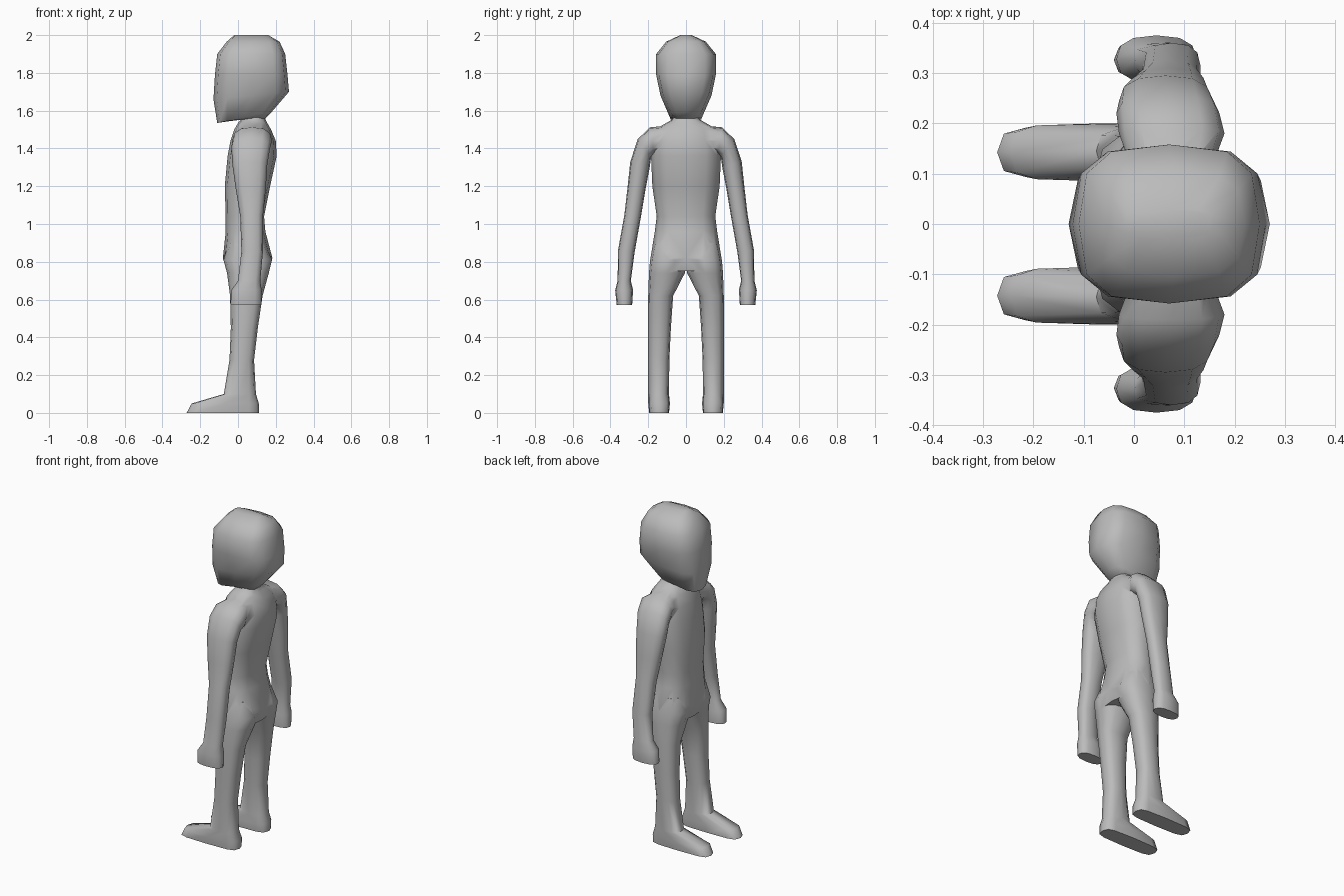
import bpy, bmesh, math

grey = bpy.data.materials.new("plain grey")
grey.diffuse_color = (0.5, 0.5, 0.5, 1)


def loft(name, rings, power=0.8, sides=12):
    """Skin a stack of rounded rings: x_front, x_back, inner (y, z), outer (y, z), front lift, [power]."""
    bm = bmesh.new()
    loops = []
    for xf, xb, yi, zi, yo, zo, lift, *p in rings:
        p = p[0] if p else power
        loop = []
        for i in range(sides):
            a = 2 * math.pi * i / sides
            c, s = (math.copysign(abs(round(f, 6)) ** p, f) for f in (math.cos(a), math.sin(a)))
            t = (s + 1) / 2
            loop.append(bm.verts.new((
                (xf + xb) / 2 + c * (xb - xf) / 2,
                yi + (yo - yi) * t,
                zi + (zo - zi) * t + lift * (1 - c) / 2)))
        loops.append(loop)
    for a, b in zip(loops, loops[1:]):
        for i in range(sides):
            j = (i + 1) % sides
            bm.faces.new((a[i], a[j], b[j], b[i]))
    bm.faces.new(loops[0])
    bm.faces.new(loops[-1])
    bmesh.ops.recalc_face_normals(bm, faces=bm.faces)
    mesh = bpy.data.meshes.new(name)
    bm.to_mesh(mesh)
    bm.free()
    mesh.materials.append(grey)
    ob = bpy.data.objects.new(name, mesh)
    bpy.context.collection.objects.link(ob)
    return ob


def level(rows):
    """Symmetric level rings from rows of z, x_front, x_back, half width, front lift."""
    return [(xf, xb, -w, z, w, z, lift) for z, xf, xb, w, lift in rows]


def mirrored(rings):
    return [(r[0], r[1], -r[2], r[3], -r[4], r[5], *r[6:]) for r in rings]


# Head: narrow jaw with low chin, deep skull, flattened crown
head = loft("head", level([
    (1.555, 0.02, 0.14, 0.06, 0.0),
    (1.595, -0.11, 0.18, 0.085, -0.06),
    (1.70, -0.13, 0.27, 0.135, -0.04),
    (1.79, -0.122, 0.262, 0.158, 0),
    (1.90, -0.11, 0.25, 0.158, 0),
    (1.965, -0.06, 0.22, 0.105, 0),
    (2.0, -0.02, 0.16, 0.03, 0)]), power=0.65)

# Torso: neck, chest, waist, hips
torso = loft("torso", level([
    (1.59, 0.03, 0.14, 0.06, 0),
    (1.555, 0.02, 0.145, 0.07, 0),
    (1.535, 0.0, 0.155, 0.105, 0),
    (1.50, -0.02, 0.175, 0.165, 0),
    (1.44, -0.04, 0.20, 0.18, 0),
    (1.36, -0.055, 0.205, 0.185, 0),
    (1.20, -0.07, 0.17, 0.178, 0),
    (1.04, -0.065, 0.138, 0.155, 0),
    (0.96, -0.065, 0.145, 0.165, 0),
    (0.82, -0.08, 0.182, 0.188, 0),
    (0.75, -0.06, 0.165, 0.18, 0)]))

# Leg and foot: hip, knee, ankle, long flat foot
leg = [
    (-0.05, 0.14, 0.02, 0.90, 0.17, 0.90, 0),
    (-0.077, 0.18, -0.005, 0.81, 0.19, 0.81, 0),
    (-0.058, 0.163, 0.006, 0.74, 0.196, 0.74, 0),
    (-0.042, 0.13, 0.068, 0.62, 0.2, 0.62, 0),
    (-0.038, 0.105, 0.08, 0.45, 0.2, 0.45, 0),
    (-0.045, 0.085, 0.088, 0.28, 0.2, 0.28, 0),
    (-0.075, 0.095, 0.09, 0.10, 0.2, 0.10, 0),
    (-0.245, 0.11, 0.085, 0.05, 0.2, 0.05, 0, 0.5),
    (-0.272, 0.112, 0.09, 0.0, 0.195, 0.0, 0, 0.5)]

# Arm and fist: rounded shoulder, slim forearm, blunt hand
arm = [
    (0.0, 0.15, 0.10, 1.38, 0.10, 1.52, 0),
    (-0.03, 0.18, 0.17, 1.37, 0.19, 1.512, 0),
    (-0.035, 0.17, 0.185, 1.355, 0.255, 1.45, 0),
    (-0.03, 0.155, 0.192, 1.30, 0.295, 1.33, 0),
    (-0.012, 0.147, 0.215, 1.18, 0.31, 1.19, 0),
    (0.012, 0.132, 0.24, 1.03, 0.326, 1.05, 0),
    (0.018, 0.132, 0.272, 0.85, 0.36, 0.86, 0),
    (0.0, 0.118, 0.292, 0.70, 0.362, 0.70, 0),
    (-0.035, 0.125, 0.28, 0.65, 0.375, 0.65, 0),
    (-0.04, 0.125, 0.285, 0.572, 0.367, 0.572, 0)]

limbs = [loft("left_leg", leg), loft("right_leg", mirrored(leg)),
         loft("left_arm", arm), loft("right_arm", mirrored(arm))]

# Weld the limbs into the torso
for limb in limbs:
    mod = torso.modifiers.new("weld", 'BOOLEAN')
    mod.operation = 'UNION'
    mod.solver = 'EXACT'
    mod.object = limb
    bpy.context.view_layer.objects.active = torso
    bpy.ops.object.modifier_apply(modifier=mod.name)
    bpy.data.objects.remove(limb)
torso.name = "body"

# Smooth shading with crisp soles and jaw
for ob in (head, torso):
    bpy.ops.object.select_all(action='DESELECT')
    ob.select_set(True)
    bpy.context.view_layer.objects.active = ob
    bpy.ops.object.shade_smooth_by_angle(angle=math.radians(60))
